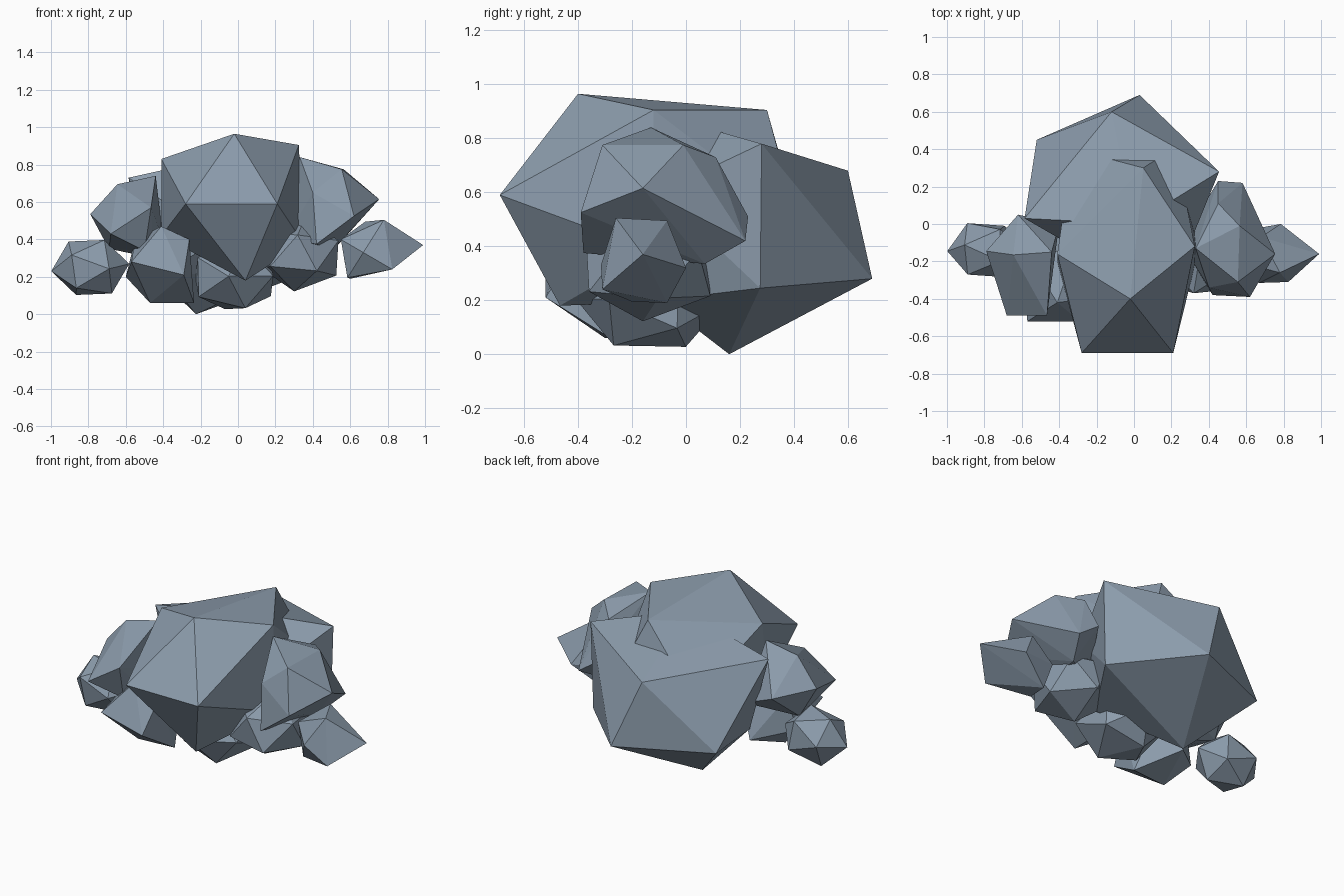
import bpy, bmesh
from mathutils import Vector, Matrix

if "Cube" in bpy.data.objects:
    bpy.data.objects.remove(bpy.data.objects["Cube"])

# single cloud colour
grey = bpy.data.materials.new("slate_blue_grey")
grey.diffuse_color = (0.26, 0.33, 0.41, 1)
grey.use_nodes = True
grey.node_tree.nodes["Principled BSDF"].inputs["Base Color"].default_value = grey.diffuse_color


def finish(bm, name):
    bmesh.ops.recalc_face_normals(bm, faces=bm.faces)
    me = bpy.data.meshes.new(name)
    bm.to_mesh(me)
    bm.free()
    me.materials.append(grey)
    ob = bpy.data.objects.new(name, me)
    bpy.context.collection.objects.link(ob)
    return ob


def hull(name, pts):
    """Irregular faceted lump spanned by its corners."""
    bm = bmesh.new()
    vs = [bm.verts.new(p) for p in pts]
    res = bmesh.ops.convex_hull(bm, input=vs)
    junk = [g for g in res["geom_interior"] + res["geom_unused"]
            if isinstance(g, bmesh.types.BMVert)]
    bmesh.ops.delete(bm, geom=list(set(junk)), context='VERTS')
    return finish(bm, name)


def frame(a, b):
    """Axes with the first along a and the second leaning to b."""
    a = a.normalized()
    c = a.cross(b).normalized()
    return Matrix((a, c.cross(a), c)).transposed()


def puff(name, centre, size, pole, side):
    """Stretched icosahedron with one corner toward pole, the next toward side."""
    c, s = Vector(centre), Vector(size)

    def local(p):
        d = Vector(p) - c
        return Vector((d.x / s.x, d.y / s.y, d.z / s.z))

    bm = bmesh.new()
    bmesh.ops.create_icosphere(bm, subdivisions=1, radius=1)
    bm.verts.ensure_lookup_table()
    v0 = bm.verts[0]
    v1 = v0.link_edges[0].other_vert(v0)
    rot = frame(local(pole), local(side)) @ frame(v0.co, v1.co).transposed()
    for v in bm.verts:
        p = rot @ v.co
        v.co = c + Vector((p.x * s.x, p.y * s.y, p.z * s.z))
    return finish(bm, name)


# two large lumps in the middle
hull("front_lump", [
    (-.02, -.40, .965), (.325, -.12, .905), (-.41, -.16, .83),
    (-.28, -.69, .59), (.21, -.69, .59), (.05, .30, .905),
    (.04, -.467, .18), (.35, -.12, .38), (-.41, -.2, .42),
    (.22, .41, .5), (-.33, .40, .55), (.03, .1, .2)])
hull("back_lump", [
    (.03, .69, .28), (-.12, .60, .68), (.455, .28, .78),
    (-.52, .45, .29), (.44, .275, .245), (-.225, .16, 0),
    (-.585, .03, .73), (0, 0, .86), (-.4, -.05, .22),
    (.2, -.1, .2), (.3, -.1, .6), (-.1, -.25, .4)])

# puffs on the right side
hull("right_puff", [
    (.755, -.16, .615), (.565, -.01, .775), (.555, -.31, .775),
    (.62, -.39, .525), (.58, .22, .42), (.33, -.13, .84),
    (.42, -.38, .375), (.40, -.34, .65), (.45, .23, .51),
    (.45, .11, .73), (.5, .07, .335), (.25, -.1, .4)])
hull("right_tip_puff", [
    (.99, -.16, .37), (.785, 0, .32), (.825, -.31, .24),
    (.78, -.26, .505), (.68, -.07, .495), (.67, -.315, .33),
    (.585, -.2, .195), (.60, -.07, .19), (.55, -.2, .40),
    (.56, -.04, .34)])
puff("right_low_puff", (.33, -.14, .32), (.24, .27, .2),
     (.30, -.16, .12), (.53, -.10, .24))

# puffs on the left side
hull("left_puff", [
    (-.79, -.145, .535), (-.645, -.165, .695), (-.44, -.15, .74),
    (-.68, -.49, .43), (-.465, -.49, .57), (-.69, -.12, .35),
    (-.5, -.4, .34), (-.62, .05, .5), (-.4, 0, .4), (-.45, -.2, .3)])
puff("left_tip_puff", (-.79, -.14, .25), (.21, .165, .17),
     (-1, -.145, .23), (-.915, -.12, .35))
hull("left_low_puff", [
    (-.57, -.52, .28), (-.29, -.52, .21), (-.47, -.30, .06),
    (-.235, -.28, .06), (-.41, -.42, .47), (-.26, -.40, .40),
    (-.60, -.22, .2), (-.55, -.2, .4), (-.3, -.1, .42),
    (-.4, -.05, .15)])

# puff underneath
puff("bottom_puff", (-.02, -.13, .2), (.25, .28, .2),
     (.04, -.27, .03), (-.10, .07, .04))
